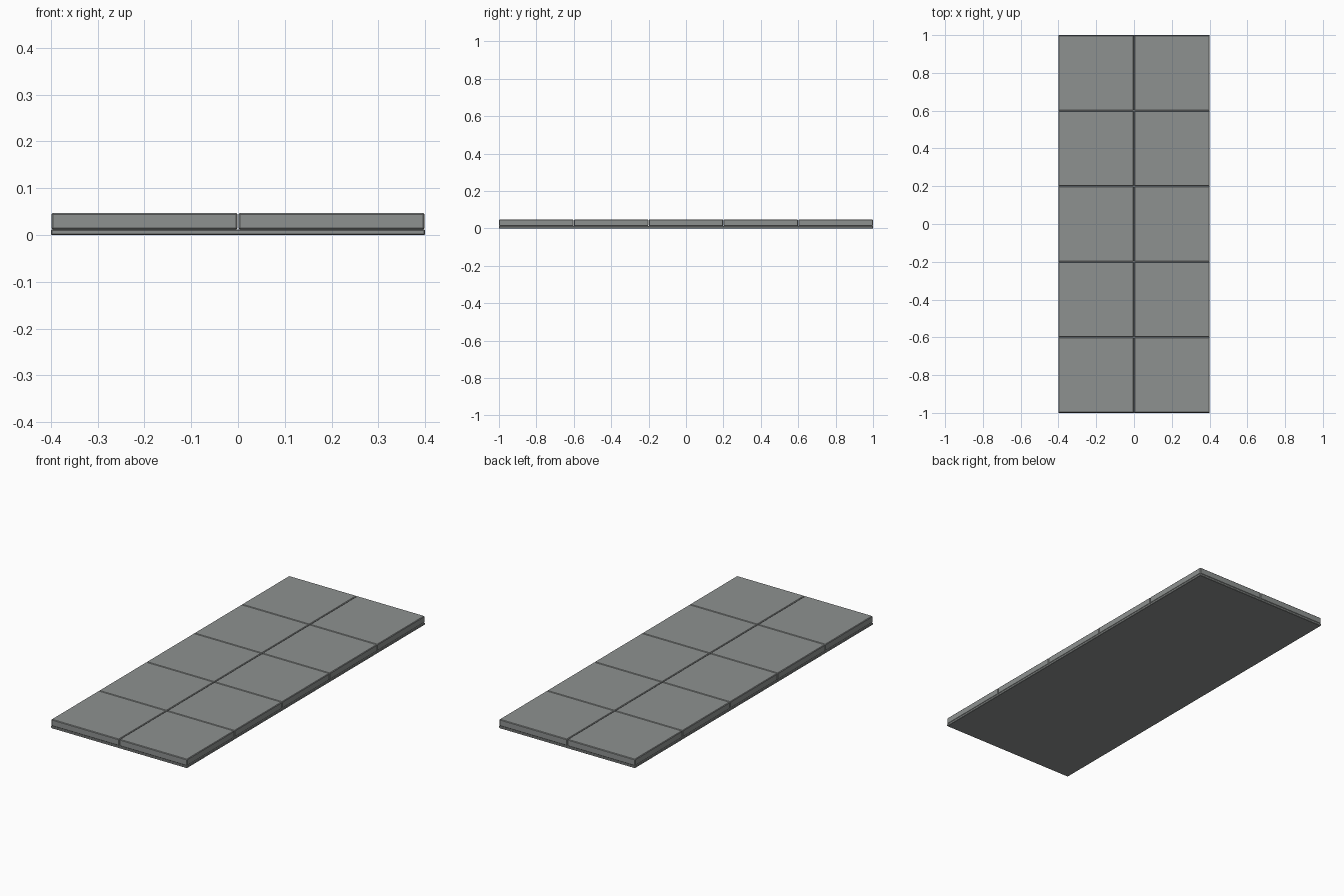
import bpy

if "Cube" in bpy.data.objects:
    bpy.data.objects.remove(bpy.data.objects["Cube"])

stone = bpy.data.materials.new("grey stone")
stone.diffuse_color = (0.27, 0.285, 0.28, 1)
stone.use_nodes = True
stone.node_tree.nodes["Principled BSDF"].inputs["Base Color"].default_value = stone.diffuse_color


def slab(name, size, centre, bevel):
    """Box with small chamfered edges."""
    bpy.ops.mesh.primitive_cube_add(size=1, location=centre)
    ob = bpy.context.object
    ob.name = name
    ob.scale = size
    bpy.ops.object.transform_apply(location=False, rotation=False, scale=True)
    mod = ob.modifiers.new("chamfer", "BEVEL")
    mod.width = bevel
    mod.segments = 1
    ob.data.materials.append(stone)
    return ob


BASE = 0.012
TOP = 0.047
GAP = 0.002

# thin backing slab
slab("base_slab", (0.8, 2.0, BASE), (0, 0, BASE / 2), 0.002)

# two by five square tiles, with fine joints between
for col in range(2):
    for row in range(5):
        slab(f"tile_{col}_{row}", (0.4 - GAP, 0.4 - GAP, TOP - BASE),
             (-0.2 + 0.4 * col, -0.8 + 0.4 * row, (BASE + TOP) / 2), 0.003)
